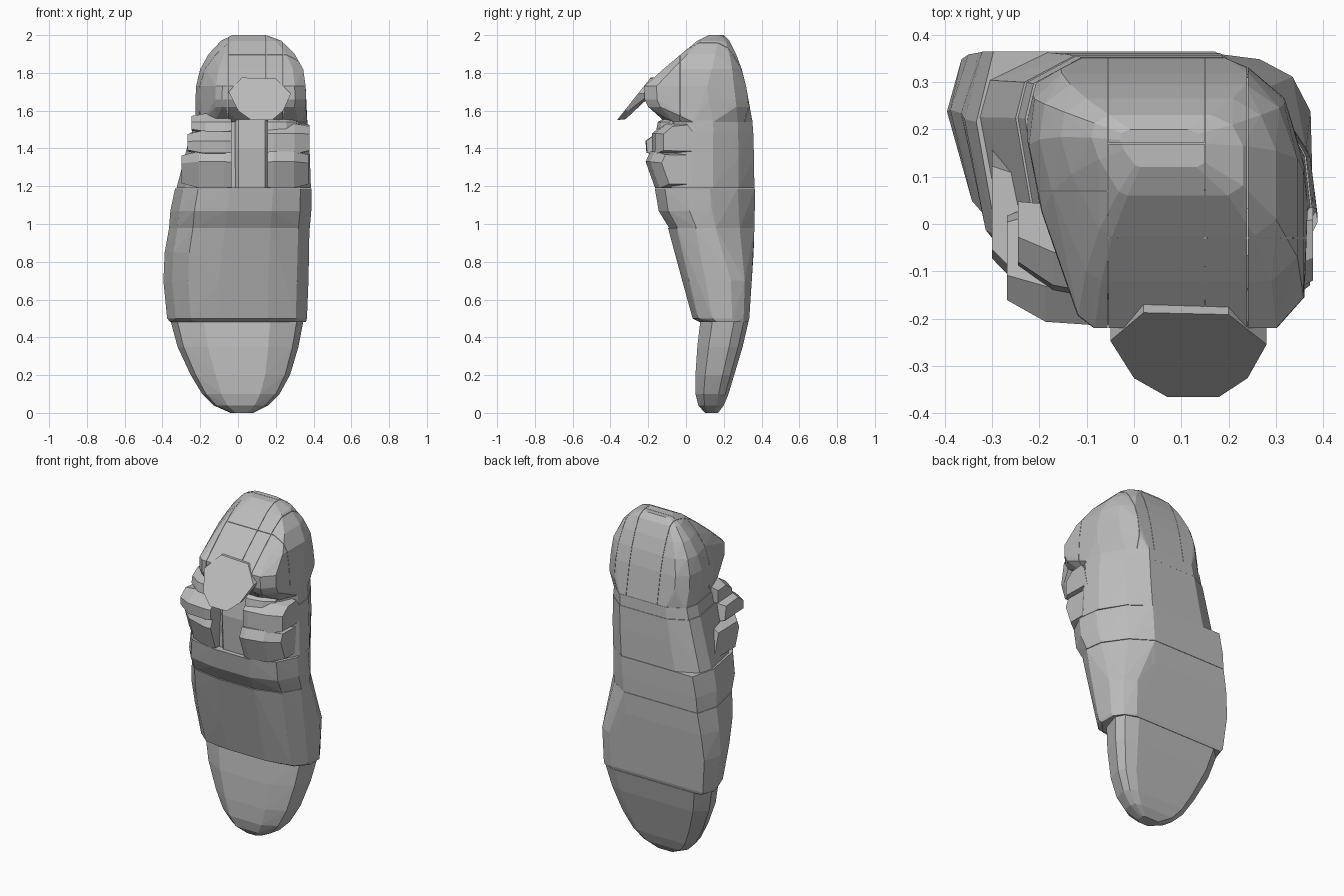
import bpy, bmesh
from mathutils import Vector

cube = bpy.data.objects.get("Cube")
if cube:
    bpy.data.objects.remove(cube, do_unlink=True)

grey = bpy.data.materials.new("plain_grey")
grey.use_nodes = True
grey.diffuse_color = (0.5, 0.5, 0.5, 1)
grey.node_tree.nodes["Principled BSDF"].inputs["Base Color"].default_value = (0.5, 0.5, 0.5, 1)

# Unit outlines: u runs from -x to +x, v from front to back
SOLE = [(.04, 1), (0, .7), (.06, .3), (.17, .07), (.38, 0), (.72, 0),
        (.92, .1), (1, .35), (1, .7), (.95, .9), (.86, 1)]
WAIST = [(.05, 1), (0, .72), (.06, .26), (.17, .06), (.4, 0), (.72, 0),
         (.92, .1), (1, .32), (.98, .55), (.86, .83), (.7, 1)]
ANKLE = [(.2, 1), (.03, .88)] + WAIST[1:]
TOE = [(.1, 1), (0, .75), (.05, .3), (.25, 0), (.75, 0), (.95, .25),
       (1, .7), (.96, .9), (.85, 1)]
HEEL = [(.12, 1), (.02, .9), (0, .72), (.05, .45), (.18, .05), (.24, 0), (.9, 0),
        (1, .12), (1, .62), (.93, .88), (.8, 1)]


def hull(name, points, cuts=()):
    """Convex piece, optionally trimmed by (point, outward normal) planes."""
    bm = bmesh.new()
    for p in points:
        bm.verts.new(p)
    res = bmesh.ops.convex_hull(bm, input=bm.verts[:])
    junk = {v for v in res["geom_interior"] + res["geom_unused"]
            if isinstance(v, bmesh.types.BMVert)}
    bmesh.ops.delete(bm, geom=list(junk), context="VERTS")
    for co, no in cuts:
        geom = bm.verts[:] + bm.edges[:] + bm.faces[:]
        bmesh.ops.bisect_plane(bm, geom=geom, plane_co=co, plane_no=no, clear_outer=True)
        bmesh.ops.holes_fill(bm, edges=[e for e in bm.edges if e.is_boundary])
    bmesh.ops.recalc_face_normals(bm, faces=bm.faces[:])
    mesh = bpy.data.meshes.new(name)
    bm.to_mesh(mesh)
    bm.free()
    mesh.materials.append(grey)
    obj = bpy.data.objects.new(name, mesh)
    bpy.context.collection.objects.link(obj)


def rings(outline, sections):
    """Stack an outline at each (z, x0, x1, y0, y1)."""
    return [Vector((x0 + u * (x1 - x0), y0 + v * (y1 - y0), z))
            for z, x0, x1, y0, y1 in sections for u, v in outline]


def lobe(name, inner, outer, profile, drop, taper):
    """Padded piece: a y-z profile run along x, swept back and tapered at its outer end."""
    cy = sum(p[0] for p in profile) / len(profile)
    cz = sum(p[1] for p in profile) / len(profile)
    pts = []
    for t, s in ((0, .96), (.15, 1), (.65, 1), (1, taper)):
        x = inner + (outer - inner) * t
        pts += [Vector((x, cy + (y - cy) * s + drop * t * t, cz + (z - cz) * s))
                for y, z in profile]
    hull(name, pts)


# Main body, from the toe upward
hull("toe_cap", rings(TOE, [
    (0, -.04, .08, .1, .17), (.04, -.13, .16, .065, .2), (.1, -.19, .22, .05, .225),
    (.2, -.25, .275, .05, .255), (.35, -.32, .32, .06, .3), (.48, -.355, .345, .075, .33)]))
hull("vamp", rings(SOLE, [
    (.482, -.36, .36, .07, .33), (.5, -.375, .365, .035, .335),
    (.7, -.395, .373, -.02, .348)])
    + rings(WAIST, [(.85, -.388, .376, -.06, .358), (.978, -.365, .378, -.095, .362)]))
hull("instep_band", rings(WAIST, [
    (.98, -.365, .38, -.09, .362), (1.07, -.358, .388, -.145, .364),
    (1.189, -.333, .388, -.165, .364)]))
hull("ankle_body", rings(ANKLE, [
    (1.19, -.325, .386, -.125, .362), (1.35, -.275, .38, -.12, .36),
    (1.484, -.25, .376, -.115, .356)]))
hull("ankle_top", rings(ANKLE, [
    (1.485, -.245, .372, -.113, .355), (1.55, -.23, .367, -.11, .352)]))
hull("tongue", rings(HEEL, [
    (1.19, -.05, .165, -.14, .1), (1.4, -.05, .165, -.15, .1),
    (1.56, -.05, .165, -.125, .1)]))

# Padded heel, divided into panels by fine seams
heel = rings(ANKLE, [(1.54, -.225, .367, -.11, .352)]) + rings(HEEL, [
    (1.62, -.222, .358, -.2, .33), (1.66, -.225, .36, -.22, .328),
    (1.73, -.222, .358, -.22, .318), (1.82, -.2, .345, -.12, .295),
    (1.9, -.155, .3, -.025, .265), (1.97, -.09, .23, .06, .23),
    (2, -.03, .15, .12, .2)])
seams = [-1, -.055, .15, .24, 1]
breaks = [(.07,), (-.03, .17), (-.03,), (-.03,)]
for col, (a, b) in enumerate(zip(seams, seams[1:])):
    rows = [-1, *breaks[col], 1]
    for row, (c, d) in enumerate(zip(rows, rows[1:])):
        hull(f"heel_panel_{col + 1}_{row + 1}", heel,
             [((a + .001, 0, 0), (-1, 0, 0)), ((b - .001, 0, 0), (1, 0, 0)),
              ((0, c + .001, 0), (0, -1, 0)), ((0, d - .001, 0), (0, 1, 0))])

# Pull tab overhanging the front
tab = [(.02, 1.775), (.2, 1.77), (.28, 1.69), (.24, 1.6), (.18, 1.55),
       (.07, 1.55), (0, 1.6), (-.05, 1.7)]
hull("pull_tab", [Vector((x, -.365 + (z - 1.55) * k, z))
                  for x, z in tab for k in (.79, 1.25)]
     + [Vector((x, -.32, 1.555)) for x in (.07, .18)])

# Padded collar lobes on both sides of the tongue
low = [(-.165, 1.19), (.1, 1.19), (.045, 1.38), (-.19, 1.385), (-.215, 1.33)]
mid = [(-.18, 1.37), (.04, 1.365), (.01, 1.5), (-.02, 1.54), (-.12, 1.53), (-.18, 1.48)]
high = [(-.16, 1.49), (.02, 1.48), (.02, 1.58), (-.08, 1.585), (-.15, 1.54)]
right_mid = [(-.21, 1.375), (.04, 1.365), (.02, 1.48), (-.14, 1.495), (-.215, 1.44)]
for side, inner, profiles, ends, drops, tapers in (
        ("right", -.035, (low, right_mid, high), (-.3, -.268, -.245), (.11, .02, .05), (.75, .7, .75)),
        ("left", .155, (low, mid, high), (.372, .378, .31), (.06, .04, .04), (.8, .8, .75))):
    for part, *shape in zip(("lower", "middle", "upper"), ends, profiles, drops, tapers):
        lobe(f"{side}_{part}_collar", inner, *shape)
